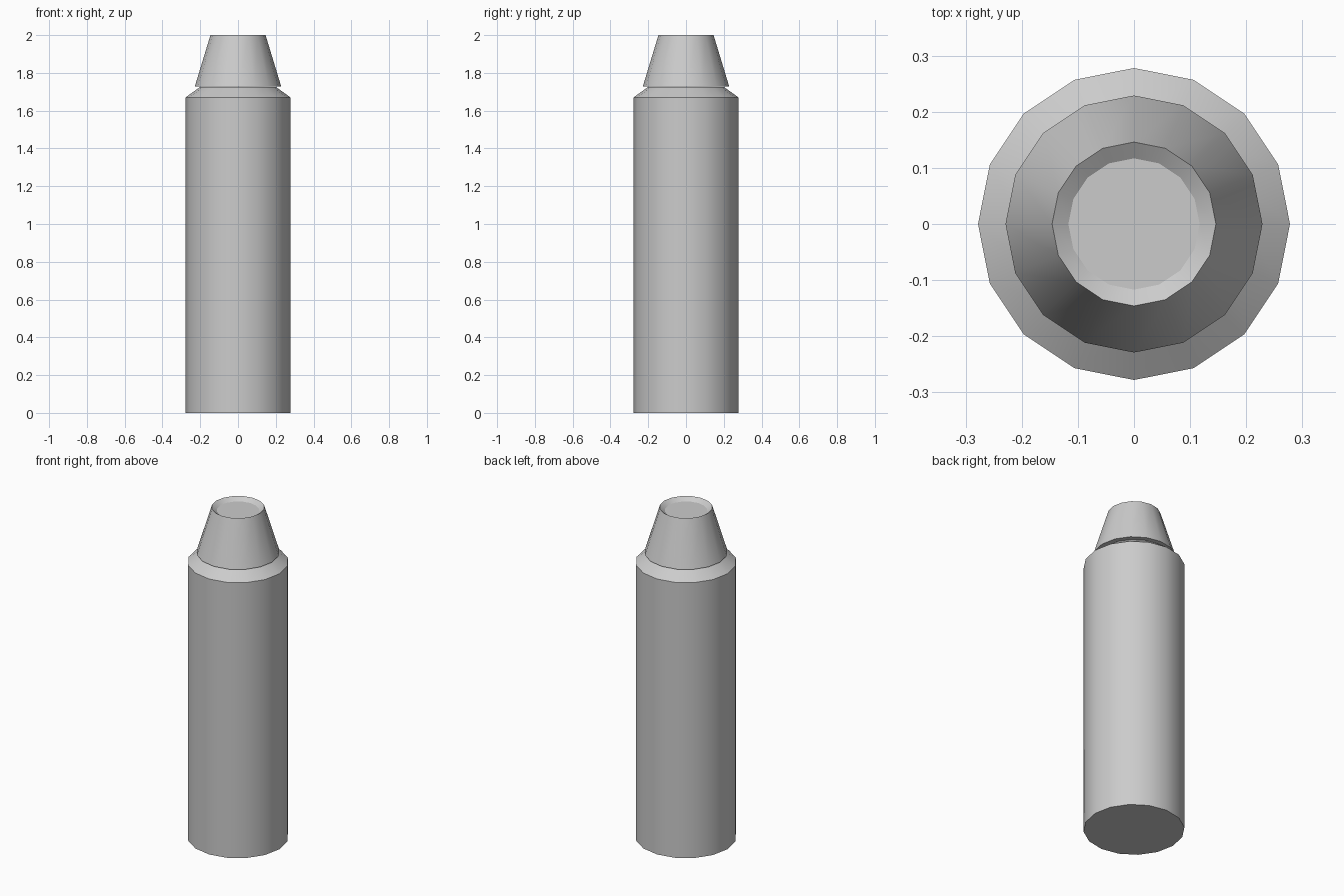
import bpy, bmesh
from math import cos, sin, tau, radians

if "Cube" in bpy.data.objects:
    bpy.data.objects.remove(bpy.data.objects["Cube"])

SIDES = 16


def lathe(name, profile):
    """Revolve (radius, z) points around z and close both ends."""
    bm = bmesh.new()
    rings = [[bm.verts.new((r * cos(tau * i / SIDES), r * sin(tau * i / SIDES), z))
              for i in range(SIDES)] for r, z in profile]
    for low, high in zip(rings, rings[1:]):
        for i in range(SIDES):
            j = (i + 1) % SIDES
            bm.faces.new((low[i], low[j], high[j], high[i]))
    bm.faces.new(rings[0][::-1])
    bm.faces.new(rings[-1])
    mesh = bpy.data.meshes.new(name)
    bm.to_mesh(mesh)
    bm.free()
    obj = bpy.data.objects.new(name, mesh)
    bpy.context.collection.objects.link(obj)
    bpy.ops.object.select_all(action='DESELECT')
    obj.select_set(True)
    bpy.context.view_layer.objects.active = obj
    bpy.ops.object.shade_smooth_by_angle(angle=radians(30))
    return obj


# Cylindrical body with a sloped shoulder
lathe("body", [(0.278, 0), (0.278, 1.67), (0.20, 1.726)])

# Tapered tip overhanging the shoulder, with a shallow dished top
lathe("tip", [(0.229, 1.727), (0.146, 2.0), (0.117, 1.98)])
